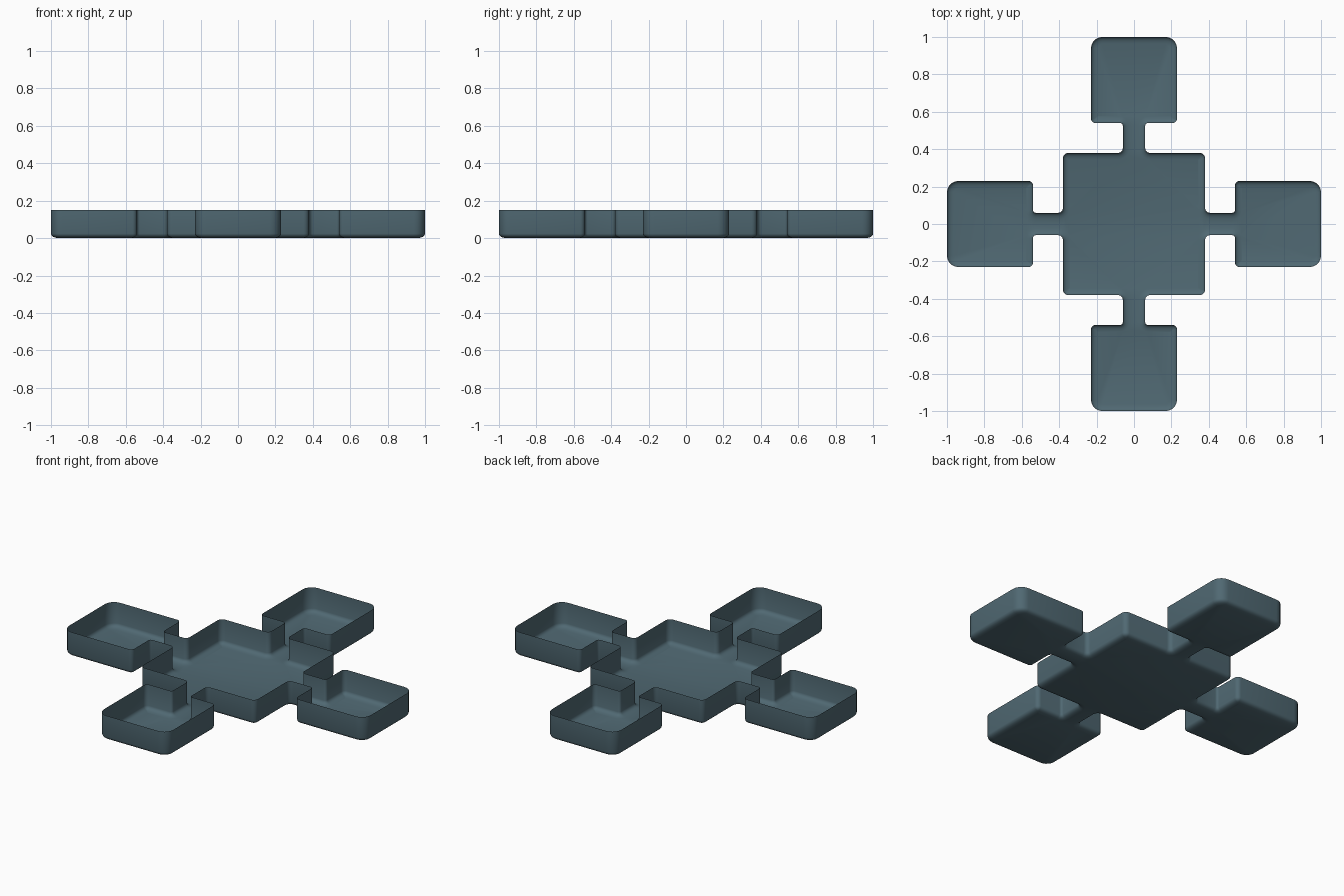
import bpy, bmesh
from math import pi, sin, cos
from mathutils import Vector, Matrix

if "Cube" in bpy.data.objects:
    bpy.data.objects.remove(bpy.data.objects["Cube"])

# One quarter of the outline: a neck, an end tray and a centre corner (x, y, radius)
QUARTER = [(0.38, -0.06, 0.025), (0.54, -0.06, 0.015), (0.54, -0.23, 0.025),
           (1.0, -0.23, 0.06), (1.0, 0.23, 0.06), (0.54, 0.23, 0.025),
           (0.54, 0.06, 0.015), (0.38, 0.06, 0.025), (0.38, 0.38, 0.03)]
corners = []
for q in range(4):
    rot = Matrix.Rotation(q * pi / 2, 2)
    corners += [(rot @ Vector((x, y)), r) for x, y, r in QUARTER]


def outline(inset, steps=5):
    """Rounded outline moved inwards by inset."""
    pts = []
    for i, (p, r) in enumerate(corners):
        a = (p - corners[i - 1][0]).normalized()
        b = (corners[(i + 1) % len(corners)][0] - p).normalized()
        convex = a.x * b.y - a.y * b.x > 0
        corner = p + inset * (Vector((-a.y, a.x)) + Vector((-b.y, b.x)))
        rad = max(r - inset, 0.004) if convex else r + inset
        centre = corner - a * rad + b * rad
        for k in range(steps + 1):
            t = k / steps * pi / 2
            pts.append(centre + rad * (a * sin(t) - b * cos(t)))
    return pts


# Thin wall with a rounded foot: (inset, height), from the rim to the floor
PROFILE = [(0, 0.15), (0, 0.024), (0.003, 0.015), (0.01, 0.008),
           (0.02, 0.004), (0.035, 0.0)]
bm = bmesh.new()
rings = [[bm.verts.new((p.x, p.y, z)) for p in outline(d)] for d, z in PROFILE]
n = len(rings[0])
for up, low in zip(rings, rings[1:]):
    for i in range(n):
        j = (i + 1) % n
        bm.faces.new((low[i], low[j], up[j], up[i]))

# Floor
floor = bm.faces.new(rings[-1][::-1])
bmesh.ops.triangulate(bm, faces=[floor])

mesh = bpy.data.meshes.new("five_section_tray")
bm.to_mesh(mesh)
bm.free()
tray = bpy.data.objects.new("five_section_tray", mesh)
bpy.context.collection.objects.link(tray)

mat = bpy.data.materials.new("slate_blue")
mat.diffuse_color = (0.08, 0.14, 0.17, 1)
mat.use_nodes = True
mat.node_tree.nodes["Principled BSDF"].inputs["Base Color"].default_value = mat.diffuse_color
mesh.materials.append(mat)

bpy.context.view_layer.objects.active = tray
tray.select_set(True)
bpy.ops.object.shade_smooth_by_angle(angle=0.6)
